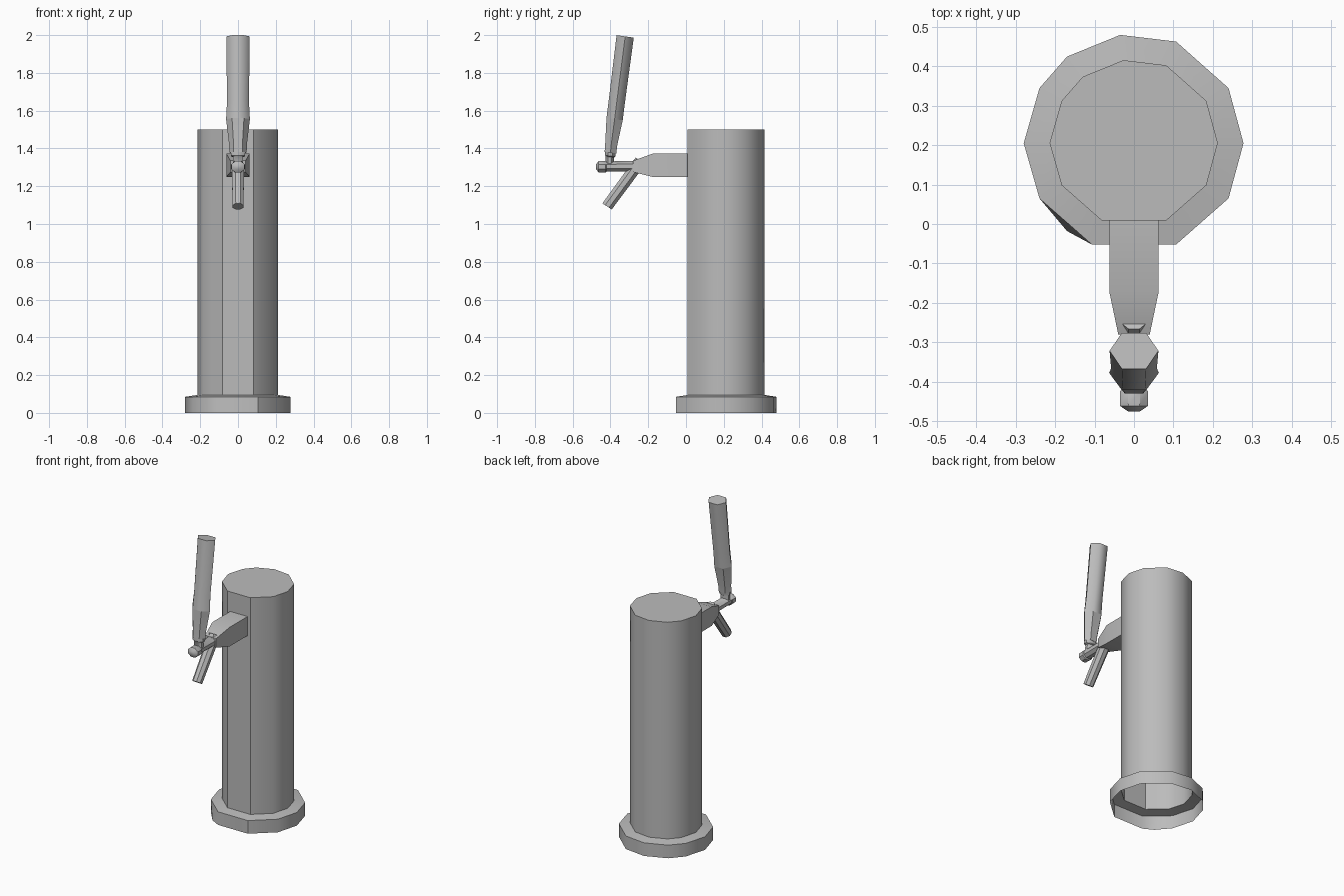
import bpy, bmesh, math
from mathutils import Vector

cube = bpy.data.objects.get("Cube")
if cube:
    bpy.data.objects.remove(cube)

steel = bpy.data.materials.new("brushed_grey")
steel.use_nodes = True
GREY = (0.5, 0.5, 0.5, 1)
steel.diffuse_color = GREY
steel.node_tree.nodes["Principled BSDF"].inputs["Base Color"].default_value = GREY


def loft(name, rings, cap_start=True, cap_end=True, angle=40):
    """Skin a list of rings that share one vertex count."""
    bm = bmesh.new()
    loops = [[bm.verts.new(p) for p in ring] for ring in rings]
    for a, b in zip(loops, loops[1:]):
        for i in range(len(a)):
            j = (i + 1) % len(a)
            bm.faces.new((a[i], a[j], b[j], b[i]))
    if cap_start:
        bm.faces.new(loops[0][::-1])
    if cap_end:
        bm.faces.new(loops[-1])
    bmesh.ops.recalc_face_normals(bm, faces=bm.faces)
    mesh = bpy.data.meshes.new(name)
    bm.to_mesh(mesh)
    bm.free()
    mesh.materials.append(steel)
    obj = bpy.data.objects.new(name, mesh)
    bpy.context.collection.objects.link(obj)
    bpy.ops.object.select_all(action="DESELECT")
    bpy.context.view_layer.objects.active = obj
    obj.select_set(True)
    bpy.ops.object.shade_smooth_by_angle(angle=math.radians(angle))
    return obj


def tube(name, stations, tilt, sides=8, turn=0.0, angle=40):
    """Stations (y, z, half width, half depth); tilt is the section's depth direction in the yz plane."""
    depth = Vector((0, math.cos(tilt), math.sin(tilt)))
    rings = []
    for y, z, w, d in stations:
        ring = []
        for i in range(sides):
            a = turn + math.tau * i / sides
            ring.append(Vector((w * math.cos(a), y, z)) + depth * d * math.sin(a))
        rings.append(ring)
    return loft(name, rings, angle=angle)


# Irregular low-poly outline shared by the foot and the column
outline = [(-0.035, 0.48), (0.107, 0.463), (0.24, 0.345), (0.278, 0.205),
           (0.24, 0.065), (0.107, -0.052), (-0.107, -0.052), (-0.17, -0.018),
           (-0.24, 0.065), (-0.28, 0.205), (-0.24, 0.345), (-0.17, 0.425)]
chamfered = list(outline)
chamfered[7] = (-0.174, 0.007)


def level(points, z, s=1.0):
    return [(x * s, 0.207 + (y - 0.207) * s, z) for x, y in points]


# Hollow foot with a slightly raised top, open below
loft("base_flange", [level(outline, 0), level(chamfered, 0.085), level(chamfered, 0.095, 0.765)],
     cap_start=False, cap_end=False)
# Hollow column, closed on top
loft("column", [level(chamfered, 0.095, 0.765), level(chamfered, 1.5, 0.765)], cap_start=False)

# Square shank narrowing towards the faucet
UP = math.pi / 2
R2 = math.sqrt(2)
tube("shank", [(0.03, 1.311, 0.062 * R2, 0.062 * R2), (-0.175, 1.311, 0.062 * R2, 0.062 * R2),
               (-0.28, 1.305, 0.04 * R2, 0.03 * R2)], UP, 4, math.pi / 4)

# Faucet barrel with a rounded nose
tube("faucet_barrel", [(-0.24, 1.305, 0.036, 0.031), (-0.42, 1.305, 0.034, 0.029),
                       (-0.425, 1.303, 0.039, 0.034), (-0.462, 1.303, 0.038, 0.033),
                       (-0.476, 1.303, 0.016, 0.014)], UP, 8, math.pi / 8)

# Angled spout
tube("spout", [(-0.24, 1.335, 0.036, 0.034), (-0.418, 1.093, 0.031, 0.032)],
     math.radians(-33), 8, math.pi / 8)

# Lever stem with collar
LEAN = math.radians(-8)
tube("lever_stem", [(-0.405, 1.3, 0.03, 0.024), (-0.403, 1.355, 0.03, 0.024),
                    (-0.402, 1.36, 0.04, 0.03), (-0.4, 1.378, 0.042, 0.031)],
     LEAN, 8, math.pi / 8)

# Flattened six-sided handle, flaring from the collar
tube("handle_ferrule", [(-0.4, 1.378, 0.046, 0.036), (-0.396, 1.42, 0.047, 0.037),
                        (-0.378, 1.555, 0.063, 0.05)], LEAN, 6)
tube("handle_grip", [(-0.378, 1.555, 0.063, 0.05), (-0.366, 1.65, 0.058, 0.05),
                     (-0.322, 1.993, 0.062, 0.053)], LEAN, 6, angle=65)
